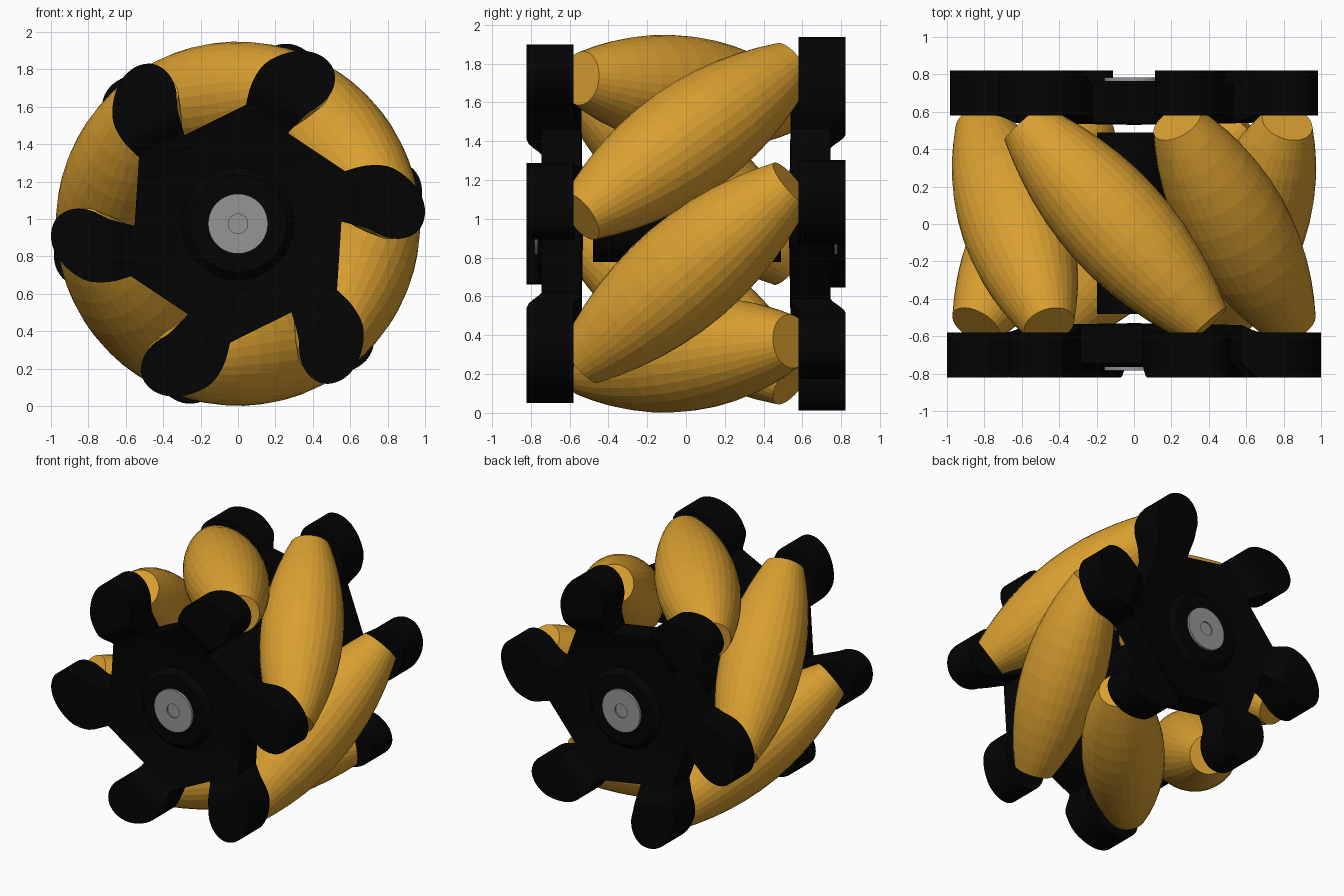
import bpy, bmesh
from math import sin, cos, tan, atan2, atan, sqrt, pi, radians
from mathutils import Vector

if "Cube" in bpy.data.objects:
    bpy.data.objects.remove(bpy.data.objects["Cube"])

CZ = 0.975                 # wheel centre height
R, R0 = 0.974, 0.685       # rolling radius, roller axis radius
A = radians(38.3)          # azimuth of the first roller
TILT = radians(42.5)       # roller tilt from the wheel axis


def material(name, rgb):
    m = bpy.data.materials.new(name)
    m.diffuse_color = (*rgb, 1)
    m.use_nodes = True
    m.node_tree.nodes["Principled BSDF"].inputs["Base Color"].default_value = m.diffuse_color
    return m


amber = material("amber_rubber", (0.70, 0.35, 0.03))
black = material("black_plastic", (0.001, 0.001, 0.001))
grey = material("grey_metal", (0.30, 0.30, 0.30))


def finish(bm, name, mat, smooth=False):
    bmesh.ops.recalc_face_normals(bm, faces=bm.faces[:])
    me = bpy.data.meshes.new(name)
    bm.to_mesh(me)
    bm.free()
    ob = bpy.data.objects.new(name, me)
    bpy.context.collection.objects.link(ob)
    me.materials.append(mat)
    if smooth:
        bpy.ops.object.select_all(action='DESELECT')
        ob.select_set(True)
        bpy.context.view_layer.objects.active = ob
        bpy.ops.object.shade_smooth_by_angle(angle=radians(30))
    return ob


def lathe(name, profile, centre, axis, mat, seg=32, smooth=False):
    """Revolve (distance along axis, radius) pairs about an axis."""
    d = Vector(axis).normalized()
    u = d.orthogonal().normalized()
    v = d.cross(u)
    bm = bmesh.new()
    rings = [[bm.verts.new(Vector(centre) + d * s + (u * cos(2 * pi * i / seg) + v * sin(2 * pi * i / seg)) * r)
              for i in range(seg)] for s, r in profile]
    for a, b in zip(rings, rings[1:]):
        for i in range(seg):
            j = (i + 1) % seg
            bm.faces.new((a[i], a[j], b[j], b[i]))
    bm.faces.new(rings[0])
    bm.faces.new(rings[-1])
    return finish(bm, name, mat, smooth)


# Roller profile: envelope of the rolling cylinder about the tilted axis
half = []
N = 6
for i in range(N + 1):
    t = 0.458 * i / N
    phi = atan(t / R0)
    dist = R - R0 / cos(phi)
    lean = sin(TILT) * sin(phi)
    half.append((t / sin(TILT) + lean * dist, dist * sqrt(1 - lean ** 2)))
roller_profile = [(-s, r) for s, r in reversed(half[1:])] + half

# Six barrel rollers
for k in range(6):
    a = A + k * pi / 3
    lathe(f"roller_{k + 1}", roller_profile, (R0 * cos(a), 0, CZ + R0 * sin(a)),
          (-sin(a) * tan(TILT), 1, cos(a) * tan(TILT)), amber)

# Arm outline, lower neck round the tip to upper neck
ARM = [(.553, .011), (.69, -.025), (.79, -.072), (.89, -.077), (.97, -.03), (1.0, .06),
       (.975, .16), (.9, .25), (.8, .307), (.68, .31), (.572, .281)]
SUB = 4


def spline(pts):
    p = [Vector(q) for q in pts]
    p = [p[0]] + p + [p[-1]]
    out = []
    for i in range(1, len(p) - 2):
        for j in range(SUB):
            t = j / SUB
            out.append(0.5 * (2 * p[i] + (p[i + 1] - p[i - 1]) * t
                              + (2 * p[i - 1] - 5 * p[i] + 4 * p[i + 1] - p[i + 2]) * t * t
                              + (3 * p[i] - p[i - 1] - 3 * p[i + 1] + p[i + 2]) * t ** 3))
    return out + [p[-1]]


arm = spline(ARM)
NECK_Y, TIP_Y = (0.54, 0.745), (0.58, 0.822)   # inner and outer faces
HUB_Y = (0.53, 0.70)


def plate(name, back):
    bm = bmesh.new()
    n = len(arm)
    sgn = 1 if back else -1
    faces = []
    for side in (0, 1):
        loop = []
        for k in range(6):
            for i, p in enumerate(arm):
                w = min(1, min(i, n - 1 - i) / SUB)
                w = w * w * (3 - 2 * w)
                y = NECK_Y[side] * (1 - w) + TIP_Y[side] * w
                ang = atan2(p.y, p.x) + k * pi / 3
                if back:
                    ang = 2 * A - ang
                loop.append(bm.verts.new((p.length * cos(ang), y * sgn,
                                          CZ + p.length * sin(ang))))
        # dished hub face
        rim = [loop[k * n + i] for k in range(6) for i in (0, n - 1)]
        apex = bm.verts.new((0, HUB_Y[side] * sgn, CZ))
        for i in range(12):
            bm.faces.new((rim[i - 1], rim[i], apex))
        # curved arm roots and flat arm tips
        for k in range(6):
            s = loop[k * n:(k + 1) * n]
            bm.faces.new(s[SUB:n - SUB])
            for i in range(SUB):
                bm.faces.new((s[i], s[i + 1], s[n - 2 - i], s[n - 1 - i]))
        faces.append(loop)
    a, b = faces
    for i in range(len(a)):
        j = (i + 1) % len(a)
        bm.faces.new((a[i], a[j], b[j], b[i]))
    return finish(bm, name, black, True)


# Front and back plates, each with a boss and a dimpled metal cap
for name, sgn in (("front", -1), ("back", 1)):
    plate(f"{name}_plate", sgn > 0)
    axis = (0, sgn, 0)
    lathe(f"{name}_boss", [(0.55, 0.30), (0.725, 0.30), (0.765, 0.26)], (0, 0, CZ), axis, black, 40, True)
    lathe(f"{name}_axle_cap", [(0.70, 0.16), (0.782, 0.16), (0.782, 0.052), (0.772, 0.052)],
          (0, 0, CZ), axis, grey, 40, True)

# Central core between the plates
lathe("core", [(-0.48, 0.197), (0.49, 0.197)], (0, 0, CZ), (0, 1, 0), black, 40, True)
